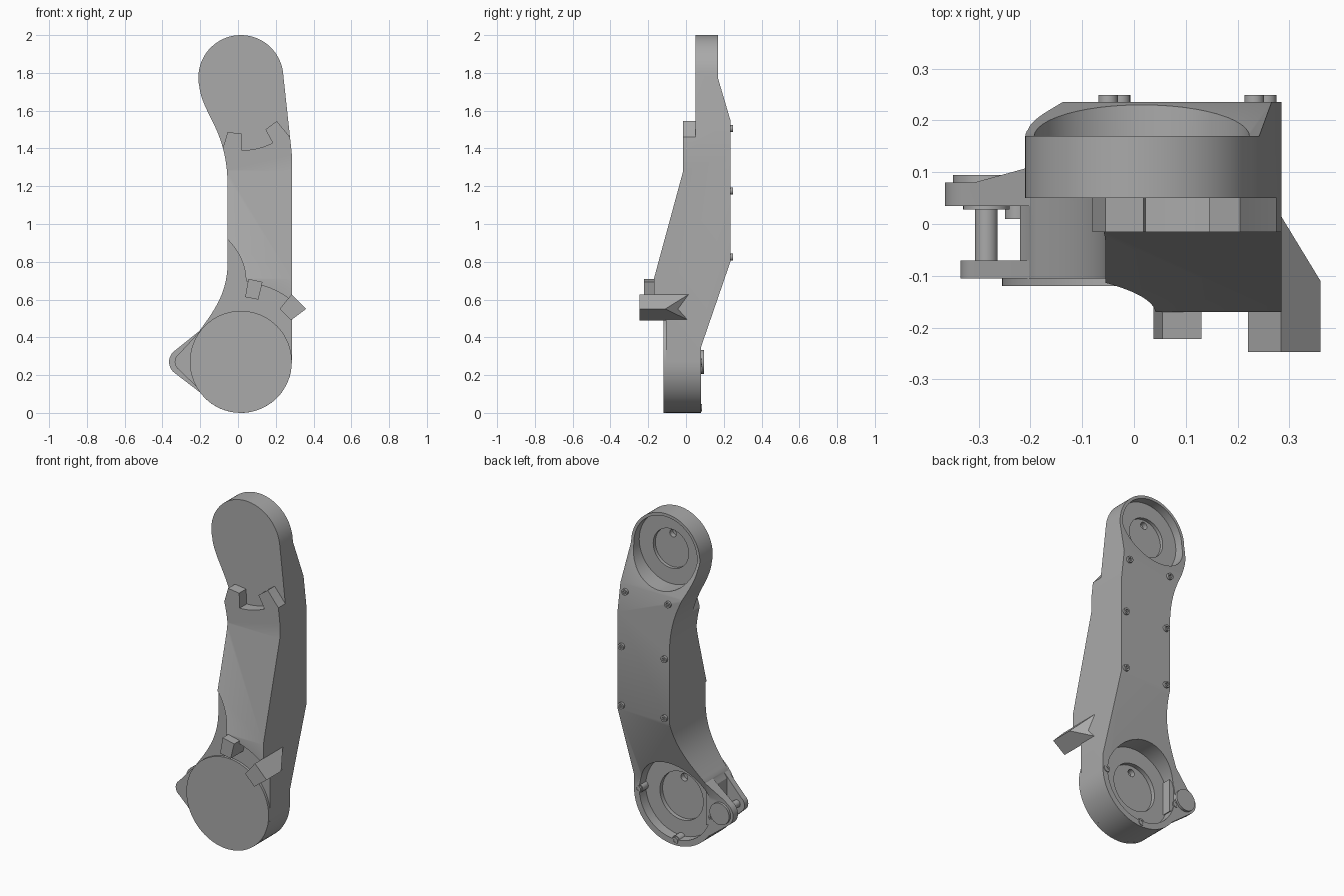
import bpy, bmesh, math
from mathutils import Vector
from mathutils.geometry import interpolate_bezier

cube = bpy.data.objects.get("Cube")
if cube:
    bpy.data.objects.remove(cube)

grey = bpy.data.materials.new("plain grey")
grey.use_nodes = True
colour = (0.4, 0.4, 0.4, 1)
grey.diffuse_color = colour
grey.node_tree.nodes["Principled BSDF"].inputs["Base Color"].default_value = colour

LOW, HIGH = (0.015, 0.27), (0.015, 1.775)   # joint centres in x, z


def arc(centre, r, a0, a1, n=40):
    angles = [math.radians(a0 + (a1 - a0) * i / n) for i in range(n + 1)]
    return [(centre[0] + r * math.cos(a), centre[1] + r * math.sin(a)) for a in angles]


def circle(centre, r, n=48):
    return arc(centre, r, 0, 360, n)[:-1]


def bend(*pts):
    return [tuple(p) for p in interpolate_bezier(*[Vector(p) for p in pts], 20)]


def prism(name, pts, start, end, axis="y"):
    """Extrude an outline of (x, z) along y, or of (y, z) along x."""
    bm = bmesh.new()
    place = (lambda p, d: (p[0], d, p[1])) if axis == "y" else (lambda p, d: (d, p[0], p[1]))
    rings = [[bm.verts.new(place(p, d)) for p in pts] for d in (start, end)]
    bm.faces.new(rings[0])
    bm.faces.new(rings[1])
    n = len(pts)
    for i in range(n):
        j = (i + 1) % n
        bm.faces.new((rings[0][i], rings[0][j], rings[1][j], rings[1][i]))
    bmesh.ops.recalc_face_normals(bm, faces=bm.faces)
    mesh = bpy.data.meshes.new(name)
    bm.to_mesh(mesh)
    bm.free()
    mesh.materials.append(grey)
    obj = bpy.data.objects.new(name, mesh)
    bpy.context.collection.objects.link(obj)
    return obj


def combine(obj, tool, operation):
    """Apply a boolean and remove the tool."""
    mod = obj.modifiers.new("combine", "BOOLEAN")
    mod.operation, mod.object, mod.solver = operation, tool, "EXACT"
    bpy.ops.object.select_all(action="DESELECT")
    bpy.context.view_layer.objects.active = obj
    obj.select_set(True)
    bpy.ops.object.modifier_apply(modifier=mod.name)
    bpy.data.objects.remove(tool)


def cut(obj, pts, start, end):
    combine(obj, prism("cutter", pts, start, end), "DIFFERENCE")


# Arm housing: front outline, with the rear hinge lug, trimmed by the side profile
outline = (arc(HIGH, 0.225, 5, 190)
           + bend((-0.205, 1.73), (-0.19, 1.58), (-0.055, 1.5), (-0.055, 1.2))
           + bend((-0.055, 0.8), (-0.055, 0.64), (-0.12, 0.55), (-0.2, 0.44))
           + arc(LOW, 0.27, 144, 360) + [(0.285, 1.37)])
housing = prism("arm_housing", outline, -0.3, 0.3)
rear_lug = arc((-0.292, 0.27), 0.073, 125, 235, 20) + [(-0.19, 0.1), (-0.12, 0.27), (-0.19, 0.445)]
combine(housing, prism("rear_lug", rear_lug, 0.035, 0.29), "UNION")
profile = [(-0.17, -0.1), (0.08, -0.1), (0.08, 0.35), (0.235, 0.8), (0.235, 1.55),
           (0.17, 1.77), (0.17, 2.1), (-0.015, 2.1), (-0.015, 1.28), (-0.17, 0.71)]
combine(housing, prism("side_profile", profile, -0.6, 0.6, "x"), "INTERSECT")

# Upper front step, leaving two stop tabs
upper_step = ([(-0.5, 1.3), (-0.095, 1.35), (-0.055, 1.487), (0.018, 1.478)]
              + arc(HIGH, 0.385, 271, 296, 10)
              + [(0.145, 1.5), (0.205, 1.545), (0.275, 1.46), (0.5, 1.25), (0.5, 2.2), (-0.5, 2.2)])
cut(housing, upper_step, -0.4, 0.05)

# Lower front step around the joint
lower_step = ([(-0.5, 0.915)] + bend((-0.052, 0.915), (0.01, 0.85), (0.04, 0.78), (0.042, 0.7))
              + arc(LOW, 0.42, 84, 35, 20) + [(0.6, 0.45), (0.6, -0.2), (-0.5, -0.2)])
cut(housing, lower_step, -0.4, -0.105)

# Hinge gap between the lug plates
cut(housing, [(-0.5, 0.05), (-0.22, 0.05), (-0.22, 0.47), (-0.5, 0.47)], -0.07, 0.035)

# Stepped joint sockets at the back, each with a small cable hole
for centre, steps, hole in (
        (HIGH, ((0.208, 0.12), (0.116, 0.1)), 0.082),
        (LOW, ((0.235, 0.02), (0.142, -0.005)), 0.1)):
    for radius, floor in steps:
        cut(housing, circle(centre, radius), floor, 0.4)
    cut(housing, circle((centre[0], centre[1] + hole), 0.022, 20), steps[1][1] - 0.03, 0.4)

# Front joint cover and front hinge plate
prism("joint_cover", circle(LOW, 0.27, 64), -0.12, -0.1)
front_lug = arc((-0.285, 0.27), 0.05, 125, 235, 20) + [(-0.19, 0.11), (-0.15, 0.27), (-0.19, 0.445)]
prism("front_lug", front_lug, -0.105, -0.07)

# Hinge pin with its wide rear head and collars
HINGE = (-0.285, 0.27)
for name, radius, y0, y1 in (("hinge_pin", 0.022, -0.08, 0.05), ("pin_collar", 0.045, 0.028, 0.04),
                             ("pin_head", 0.064, 0.07, 0.095)):
    prism(name, circle(HINGE, radius, 32), y0, y1)

# Lower stop tabs; the outer one tapers into the side of the arm
prism("inner_stop", [(0.055, 0.71), (0.13, 0.693), (0.107, 0.6), (0.038, 0.613)], -0.222, -0.09)
outer = prism("outer_stop", [(0.22, 0.55), (0.28, 0.49), (0.36, 0.55), (0.284, 0.628)], -0.247, 0.015)
for v in outer.data.vertices:
    if v.co.x > 0.35 and v.co.y > 0:
        v.co.y = -0.11


def bolt(x, z, y):
    """Round screw head with a hexagonal socket."""
    screw = prism("bolt", circle((x, z), 0.019, 20), y - 0.01, y + 0.014)
    cut(screw, circle((x, z), 0.01, 6), y + 0.003, y + 0.1)


# Cover screws
for z, shift in ((1.505, -0.024), (1.175, 0), (0.825, 0)):
    for x in (-0.026, 0.256):
        bolt(x + shift, z, 0.235)

# Screws on small bosses inside the lower rim
for angle in (0, 190, 270):
    spot = arc(LOW, 0.243, angle, angle, 1)[0]
    prism("rim_boss", circle(spot, 0.025, 24), 0.01, 0.072)
    bolt(*spot, 0.07)
prism("socket_web", [(-0.215, 0.19), (-0.185, 0.17), (-0.185, 0.37), (-0.215, 0.35)], 0.01, 0.075)

for obj in [o for o in bpy.context.collection.objects if o.type == "MESH"]:
    bpy.ops.object.select_all(action="DESELECT")
    bpy.context.view_layer.objects.active = obj
    obj.select_set(True)
    bpy.ops.object.shade_smooth_by_angle(angle=math.radians(25))
